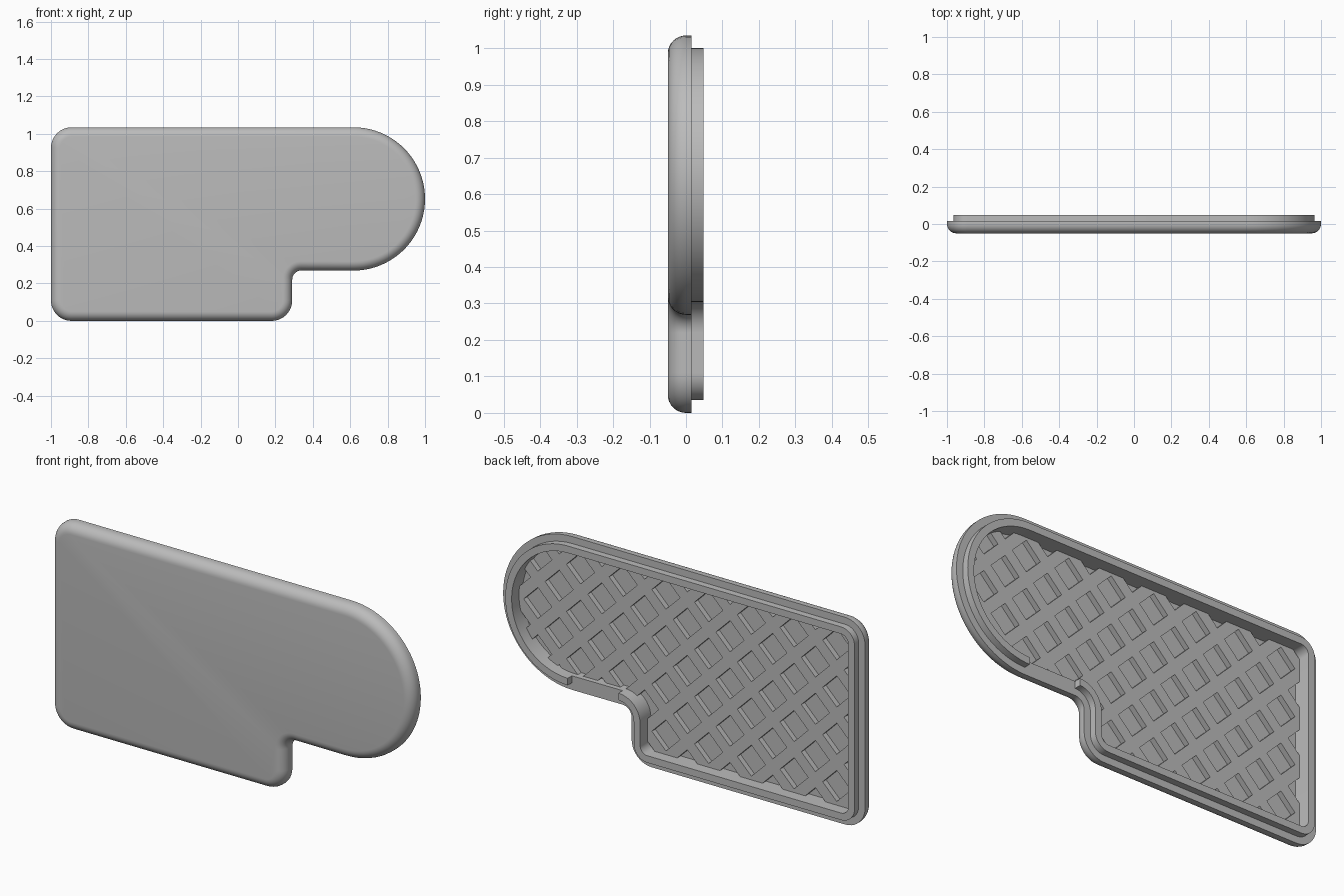
import bpy, bmesh
from math import cos, sin, pi, radians
from mathutils import Matrix, Vector

cube = bpy.data.objects.get("Cube")
if cube:
    bpy.data.objects.remove(cube, do_unlink=True)

grey = bpy.data.materials.new("plain_grey")
grey.use_nodes = True
grey.diffuse_color = (0.5, 0.5, 0.5, 1)
grey.node_tree.nodes["Principled BSDF"].inputs["Base Color"].default_value = (0.5, 0.5, 0.5, 1)

# Outline corners: centre x, centre z, radius, start angle, end angle, steps
CORNERS = [
    (-0.89, 0.11, 0.11, 180, 270, 10),
    (0.18, 0.11, 0.11, 270, 360, 10),
    (0.34, 0.22, -0.05, 180, 90, 10),   # negative radius: hollow corner
    (0.617, 0.652, 0.383, -90, 90, 40),
    (-0.89, 0.925, 0.11, 90, 180, 10),
]


def outline(inset, y):
    points = []
    for cx, cz, r, a0, a1, steps in CORNERS:
        radius = abs(r - inset)
        for i in range(steps + 1):
            a = radians(a0 + (a1 - a0) * i / steps)
            points.append((cx + radius * cos(a), y, cz + radius * sin(a)))
    return points


def make_object(name, bm):
    bmesh.ops.recalc_face_normals(bm, faces=bm.faces)
    mesh = bpy.data.meshes.new(name)
    bm.to_mesh(mesh)
    bm.free()
    mesh.materials.append(grey)
    obj = bpy.data.objects.new(name, mesh)
    bpy.context.collection.objects.link(obj)
    return obj


def loft(name, profile):
    """Closed solid through outline rings given as (inset, y)."""
    bm = bmesh.new()
    rings = [[bm.verts.new(p) for p in outline(d, y)] for d, y in profile]
    for a, b in zip(rings, rings[1:]):
        for i in range(len(a)):
            j = (i + 1) % len(a)
            bm.faces.new((a[i], a[j], b[j], b[i]))
    bm.faces.new(rings[0])
    bm.faces.new(rings[-1])
    return make_object(name, bm)


def add_box(bm, centre, size, turn=0):
    matrix = (Matrix.Translation(Vector(centre)) @ Matrix.Rotation(turn, 4, 'Y')
              @ Matrix.Diagonal((*size, 1)))
    bmesh.ops.create_cube(bm, size=1, matrix=matrix)


def cut(obj, bm):
    cutter = make_object("cutter", bm)
    cutter.hide_render = True
    mod = obj.modifiers.new("cut", 'BOOLEAN')
    mod.operation, mod.solver, mod.object = 'DIFFERENCE', 'EXACT', cutter
    bpy.context.view_layer.objects.active = obj
    bpy.ops.object.modifier_apply(modifier=mod.name)
    bpy.data.objects.remove(cutter, do_unlink=True)


def smooth(obj):
    bpy.ops.object.select_all(action='DESELECT')
    obj.select_set(True)
    bpy.context.view_layer.objects.active = obj
    bpy.ops.object.shade_smooth_by_angle(angle=radians(30))


FRONT, SEAM, BACK = -0.05, 0.015, 0.048
FLOOR, RIB_TOP = -0.037, -0.01
ROUND, LIP_OUT, LIP_IN = 0.05, 0.035, 0.07

# Cover shell: rounded front edge, step, raised lip and recessed floor
profile = []
for i in range(9):
    a = pi / 2 * i / 8
    profile.append((ROUND * (1 - sin(a)), FRONT + ROUND * (1 - cos(a))))
profile += [(0, SEAM), (LIP_OUT, SEAM), (LIP_OUT, BACK), (LIP_IN, BACK), (LIP_IN, FLOOR)]
shell = loft("cover_shell", profile)

# Gap in the lip along the short lower edge
gap = bmesh.new()
add_box(gap, (0.48, SEAM + 0.05, 0.32), (0.28, 0.1, 0.14))
cut(shell, gap)
smooth(shell)

# Diagonal rib lattice: a plate with diamond pockets cut through
lattice = loft("rib_lattice", [(LIP_IN - 0.002, FLOOR - 0.002), (LIP_IN - 0.002, RIB_TOP)])
pockets = bmesh.new()
STEP = 0.118
for i in range(-9, 10):
    for j in range(-5, 6):
        if (i + j) % 2 == 0:
            add_box(pockets, (i * STEP, FLOOR, 0.52 + j * STEP), (0.11, 0.2, 0.11), pi / 4)
cut(lattice, pockets)
smooth(lattice)
